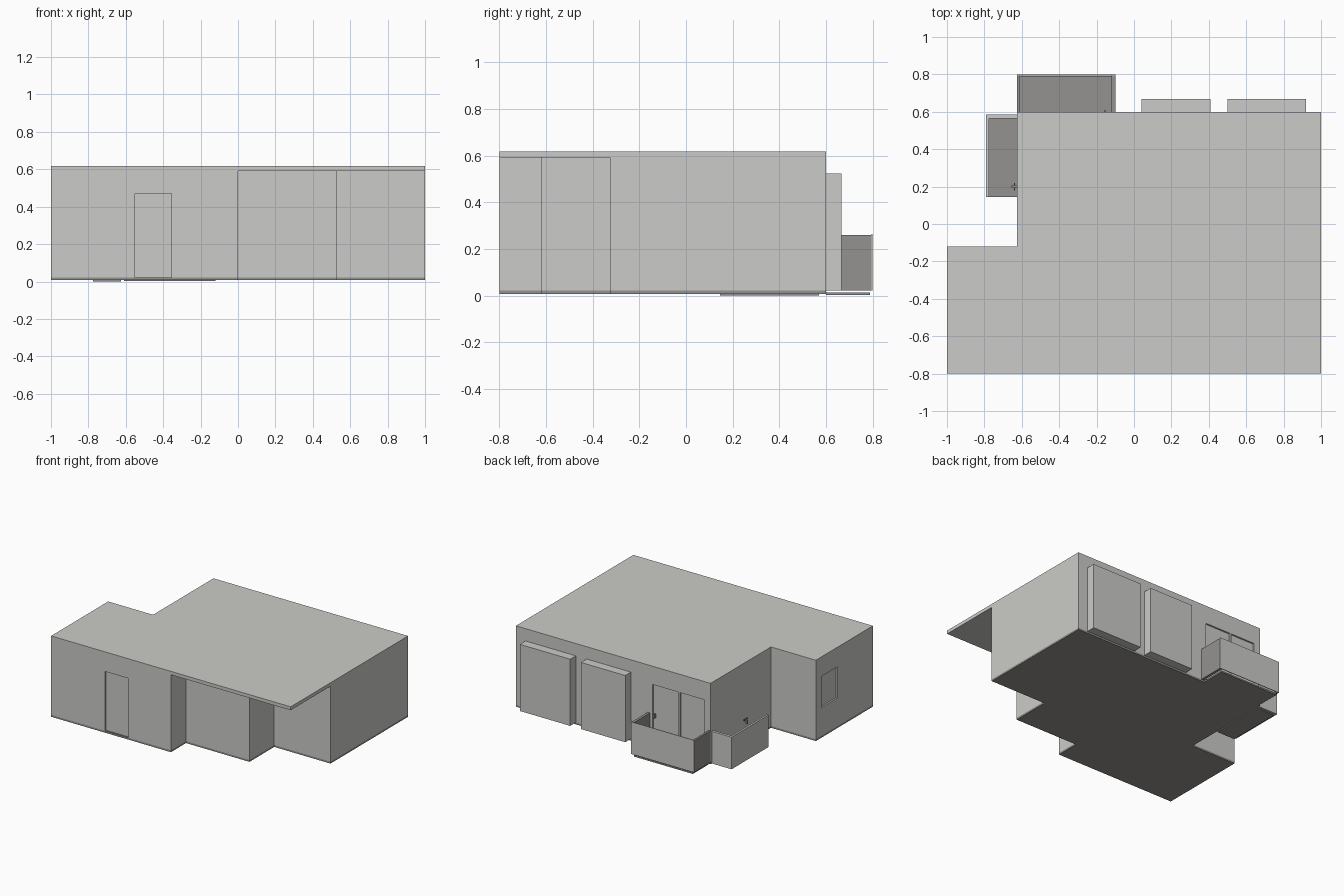
import bpy, bmesh
from mathutils import Vector

cube = bpy.data.objects.get("Cube")
if cube:
    bpy.data.objects.remove(cube, do_unlink=True)


def material(name, color):
    m = bpy.data.materials.new(name)
    m.use_nodes = True
    m.diffuse_color = (*color, 1)
    m.node_tree.nodes["Principled BSDF"].inputs["Base Color"].default_value = (*color, 1)
    return m


light = material("light grey plaster", (0.60, 0.60, 0.58))
dark = material("dark grey floor", (0.30, 0.29, 0.28))


def prism(name, outline, z0, z1, mat):
    """Extrude a plan outline between two heights."""
    bm = bmesh.new()
    face = bm.faces.new([bm.verts.new((x, y, z0)) for x, y in outline])
    top = bmesh.ops.extrude_face_region(bm, geom=[face])
    verts = [g for g in top["geom"] if isinstance(g, bmesh.types.BMVert)]
    bmesh.ops.translate(bm, verts=verts, vec=Vector((0, 0, z1 - z0)))
    bmesh.ops.recalc_face_normals(bm, faces=bm.faces)
    mesh = bpy.data.meshes.new(name)
    bm.to_mesh(mesh)
    bm.free()
    obj = bpy.data.objects.new(name, mesh)
    mesh.materials.append(mat)
    bpy.context.collection.objects.link(obj)
    return obj


def box(name, x, y, z, mat):
    plan = [(x[0], y[0]), (x[1], y[0]), (x[1], y[1]), (x[0], y[1])]
    return prism(name, plan, z[0], z[1], mat)


# Main dimensions
BACK, FRONT = 0.60, -0.80
WING_X, WING_Y = -0.625, -0.12
FLOOR, EAVE, TOP = 0.022, 0.592, 0.618
RECESS = 0.012

# Stepped house plan, shared by the floor and the walls
back_edge = [(1, BACK), (WING_X, BACK), (WING_X, WING_Y), (-1, WING_Y)]
plan = [(-1, FRONT), (0, FRONT), (0, -0.62), (0.53, -0.62),
        (0.53, -0.325), (1, -0.325)] + back_edge
prism("floor_slab", plan, 0.008, FLOOR, dark)
walls = prism("walls", plan, FLOOR, EAVE, light)

# Roof covers the stepped front corner
prism("roof", [(-1, FRONT), (1, FRONT)] + back_edge, EAVE, TOP, light)

# Shallow recesses for doors and windows
openings = {
    "front_door": ((-0.55, -0.355), (FRONT - 0.1, FRONT + RECESS), (FLOOR - 0.1, 0.47)),
    "terrace_door": ((-0.57, -0.37), (BACK - RECESS, BACK + 0.1), (0.04, 0.48)),
    "terrace_window": ((-0.355, -0.14), (BACK - RECESS, BACK + 0.1), (0.04, 0.48)),
    "side_window": ((-1.1, -1 + RECESS), (-0.38, -0.19), (0.235, 0.47)),
}
for name, (x, y, z) in openings.items():
    cutter = box(name + "_cutter", x, y, z, light)
    cutter.hide_render = True
    mod = walls.modifiers.new(name, "BOOLEAN")
    mod.operation, mod.solver, mod.object = "DIFFERENCE", "EXACT", cutter
    bpy.context.view_layer.objects.active = walls
    bpy.ops.object.modifier_apply(modifier=mod.name)
    bpy.data.objects.remove(cutter, do_unlink=True)

# Projecting bays on the back wall
for side, x in (("right", (0.04, 0.41)), ("left", (0.50, 0.92))):
    box(side + "_bay", x, (BACK, 0.667), (FLOOR, 0.525), light)

# Rear terrace: floor, dark end panels, light front panel
box("terrace_floor", (-0.61, -0.12), (BACK, 0.79), (0.003, 0.014), dark)
for side, x in (("right", (WING_X, -0.61)), ("left", (-0.12, -0.10))):
    box("terrace_end_" + side, x, (BACK, 0.795), (FLOOR, 0.26), dark)
box("terrace_front", (WING_X, -0.10), (0.795, 0.80), (FLOOR, 0.265), light)

# Side porch, open toward the front
box("porch_floor", (-0.775, WING_X), (0.145, 0.57), (0, 0.01), dark)
box("porch_side_panel", (-0.79, -0.775), (0.145, 0.585), (0.008, 0.25), light)
box("porch_end_panel", (-0.775, WING_X), (0.565, 0.585), (0.008, 0.25), light)

# Small garden tap and door handle
box("tap_pipe", (-0.65, WING_X), (0.195, 0.205), (0.185, 0.195), dark)
box("tap_spout", (-0.655, -0.645), (0.195, 0.205), (0.165, 0.195), dark)
box("tap_handle", (-0.642, -0.636), (0.18, 0.22), (0.195, 0.202), dark)
box("door_handle", (-0.16, -0.15), (BACK - RECESS, BACK + 0.006), (0.23, 0.26), dark)
